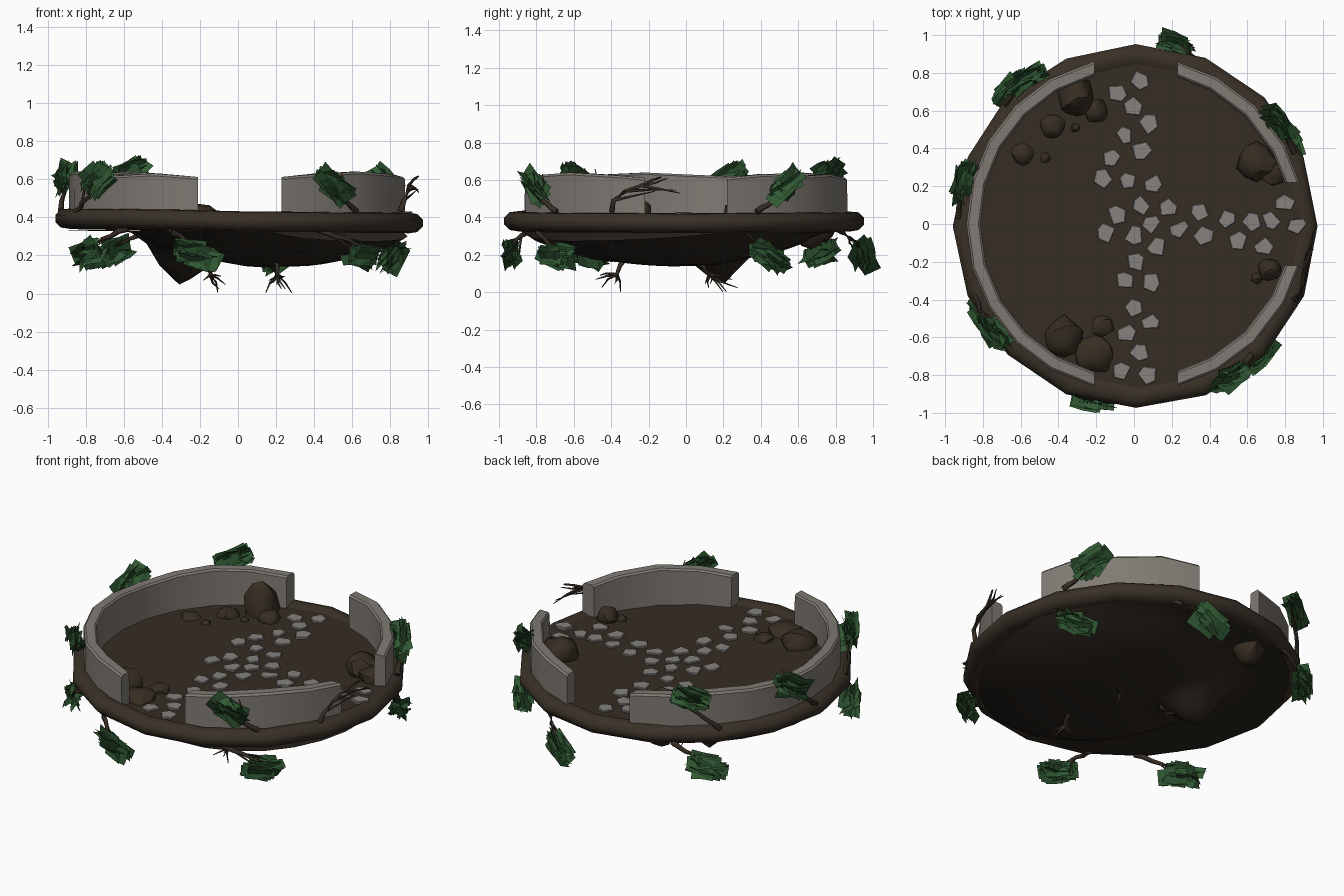
import bpy, bmesh, math, random
from mathutils import Vector, Matrix, noise

if "Cube" in bpy.data.objects:
    bpy.data.objects.remove(bpy.data.objects["Cube"])

random.seed(7)
R = random.uniform


def mat(name, r, g, b):
    m = bpy.data.materials.new(name)
    m.diffuse_color = (r, g, b, 1)
    m.use_nodes = True
    m.node_tree.nodes["Principled BSDF"].inputs["Base Color"].default_value = m.diffuse_color
    return m


SOIL = mat("soil", .036, .026, .017)
RIM = mat("rim earth", .041, .030, .020)
UNDER = mat("dark underside", .024, .018, .013)
WALL = mat("wall stone", .215, .195, .172)
PAVE = mat("paving stone", .235, .222, .208)
ROCK = mat("brown rock", .038, .027, .016)
BARK = mat("bark", .038, .027, .018)
LEAF = mat("leaf green", .032, .105, .034)
LEAF2 = mat("deep leaf green", .022, .075, .025)


def make(name, bm, *mats, smooth=None, recalc=True):
    if recalc:
        bmesh.ops.recalc_face_normals(bm, faces=bm.faces)
    me = bpy.data.meshes.new(name)
    bm.to_mesh(me)
    bm.free()
    for m in mats:
        me.materials.append(m)
    ob = bpy.data.objects.new(name, me)
    bpy.context.collection.objects.link(ob)
    if smooth:
        bpy.ops.object.select_all(action='DESELECT')
        ob.select_set(True)
        bpy.context.view_layer.objects.active = ob
        bpy.ops.object.shade_smooth_by_angle(angle=math.radians(smooth))
    return ob


def skin(bm, rings, closed=False, caps=True):
    """Bridge a list of point rings into a tube."""
    vs = [[bm.verts.new(p) for p in ring] for ring in rings]
    pairs = list(zip(vs, vs[1:])) + ([(vs[-1], vs[0])] if closed else [])
    n = len(vs[0])
    for a, b in pairs:
        for i in range(n):
            bm.faces.new((a[i], a[(i + 1) % n], b[(i + 1) % n], b[i]))
    if caps and not closed:
        bm.faces.new(vs[0])
        bm.faces.new(vs[-1])


def polar(deg, r, z):
    a = math.radians(deg)
    return Vector((r * math.cos(a), r * math.sin(a), z))


# rounded earth rim, 16 sided, slightly uneven and tilted
bm = bmesh.new()
prof = [(.855, .335), (.855, .412), (.89, .434), (.935, .430), (.965, .40),
        (.965, .365), (.935, .335), (.89, .328)]
rings = []
for i in range(16):
    d, dz = i * 22.5, R(-.003, .003) - .011 * math.cos(math.radians(i * 22.5))
    shift = polar(d, R(-.005, .005), dz) + Vector((.01, -.012, 0))
    rings.append([polar(d, r, z) + shift for r, z in prof])
skin(bm, rings, closed=True)
make("earth_rim", bm, RIM, smooth=50)

# flat ground
bm = bmesh.new()
bmesh.ops.create_circle(bm, cap_ends=True, radius=.89, segments=16,
                        matrix=Matrix.Translation((0, 0, .413)))
make("ground", bm, SOIL)


# shallow lopsided underside with one drooping spike
def under_z(x, y):
    d2 = ((x - .2) / .72) ** 2 + ((y + .08) / .8) ** 2
    spike = max(0, 1 - math.hypot(x + .33, y - .2) / .23)
    z = .33 - .188 * max(0, 1 - d2) ** .7 - .205 * spike
    return z + .025 * noise.noise((x * 4, y * 4, 1)) * max(0, 1 - math.hypot(x, y))


bm = bmesh.new()
N = 32
rows = [[bm.verts.new((p.x, p.y, under_z(p.x, p.y)))
         for p in (polar(360 * i / N, .89 * k / 12, 0) for i in range(N))] for k in range(1, 13)]
mid = bm.verts.new((0, 0, under_z(0, 0)))
for i in range(N):
    j = (i + 1) % N
    bm.faces.new((mid, rows[0][j], rows[0][i]))
    for a, b in zip(rows, rows[1:]):
        bm.faces.new((a[i], a[j], b[j], b[i]))
make("underside", bm, UNDER, smooth=60, recalc=False).data.flip_normals()


# curved wall segments; ends are cut square to the paths
def wall(name, end0, end1, degs, sx=1):
    bm = bmesh.new()

    def ring(fn, h):
        pts = [fn(.888, .39), fn(.887, h - .012), fn(.876, h), fn(.824, h),
               fn(.814, h - .010), fn(.810, .39)]
        return [Vector((p.x * sx, p.y, p.z)) for p in pts]

    def cut(axis, c, sign):
        def fn(r, z):
            o = math.sqrt(r * r - c * c) * sign
            return Vector((c, o, z) if axis == 'x' else (o, c, z))
        return fn
    rings = [ring(cut(*end0), .612)]
    for d in degs:
        h = .630 + .010 * math.sin(math.radians(d * 6))
        rings.append(ring(lambda r, z: polar(d, r, z), h))
    rings.append(ring(cut(*end1), .612))
    skin(bm, rings)
    make(name, bm, WALL, smooth=35)


wall("left_wall", ('x', -.21, 1), ('x', -.21, -1), [120 + 15 * i for i in range(9)])
wall("back_right_wall", ('y', .22, 1), ('x', .225, 1), [28, 45, 61], 1.02)
wall("front_right_wall", ('x', .225, -1), ('y', -.22, 1), [299, 315, 332], 1.02)

# paving stones along the T-shaped path
stones = [(.03, .76), (-.09, .69), (0, .62), (.08, .53), (-.05, .47), (.04, .39), (-.12, .35),
          (-.17, .24), (-.03, .23), (.10, .21), (.04, .10), (.18, .09), (-.09, .05), (.09, 0),
          (-.15, -.05), (0, -.06), (.12, -.12), (.24, -.03), (.35, .06), (.37, -.06), (.49, .03),
          (.62, .01), (.55, -.09), (.73, .02), (.80, .11), (.69, -.12), (.86, -.01), (.01, -.20),
          (-.05, -.30), (.09, -.31), (0, -.44), (.09, -.52), (-.04, -.58), (.03, -.68),
          (-.07, -.78), (.07, -.80)]
bm = bmesh.new()
for x, y in stones:
    a0 = R(0, 90)
    corners = [polar(a0 + k * 72 + R(-20, 20), R(.046, .060), 0) for k in range(5)]
    top = .424 + (.006 if x > .84 else 0)
    skin(bm, [[c * s + Vector((x, y, z)) for c in corners] for s, z in ((1, .40), (1, top - .003), (.93, top))])
make("paving_stones", bm, PAVE)

# rocks: x, y, radius, top height, bottom height
rocks = [(-.30, .67, .10, .60, .23), (-.20, .60, .065, .47, .37), (-.43, .52, .065, .455, .37),
         (-.31, .51, .025, .44, .38), (-.59, .37, .06, .445, .38), (-.47, .35, .028, .435, .38),
         (-.37, -.60, .105, .50, .34), (-.21, -.69, .105, .47, .34), (-.17, -.54, .06, .45, .37),
         (.65, .33, .10, .54, .34), (.74, .28, .075, .49, .36), (.72, -.24, .062, .49, .37),
         (.65, -.29, .03, .44, .38)]
for i, (x, y, r, zt, zb) in enumerate(rocks):
    bm = bmesh.new()
    bmesh.ops.create_icosphere(bm, subdivisions=2, radius=1)
    for v in bm.verts:
        v.co *= 1 + .28 * noise.noise(v.co * 1.3 + Vector((i * 3.1, 0, 0)))
        v.co = Vector((x + v.co.x * r, y + v.co.y * r, (zt + zb) / 2 + v.co.z * (zt - zb) / 2))
    make(f"rock_{i + 1}", bm, ROCK, smooth=35)


# tapered crooked tube used for roots and branches
def tube(bm, pts, r0, r1):
    rings = []
    for i, p in enumerate(pts):
        t = (pts[min(i + 1, len(pts) - 1)] - pts[max(i - 1, 0)]).normalized()
        u = t.orthogonal().normalized()
        w = t.cross(u)
        r = r0 + (r1 - r0) * i / (len(pts) - 1)
        rings.append([p + (u * math.cos(k * math.tau / 6) + w * math.sin(k * math.tau / 6)) * r
                      for k in range(6)])
    skin(bm, rings)


def jit(s):
    return Vector((R(-s, s), R(-s, s), R(-s, s)))


# flat leaf cards bundled along an axis
def leaves(bm, c, axis, out, length, width):
    side = axis.cross(out).normalized()
    for k in range(22):
        a = (axis + jit(.25)).normalized()
        n = (out * R(.3, 1) + side * R(-.9, .9) + jit(.3)).normalized()
        s = a.cross(n).normalized() * width * R(.25, .42)
        p = c + axis * R(-.20, .20) * length + side * R(-.28, .28) * width + out * R(-.03, .03)
        h = a * length * R(.25, .36)
        bend = n * .012
        v = [bm.verts.new(q) for q in (p - h - s, p - h + s, p + s + bend, p + h + s,
                                       p + h - s, p - s + bend)]
        for q in ((0, 1, 2, 5), (5, 2, 3, 4)):
            bm.faces.new([v[j] for j in q]).material_index = int(k % 3 == 0)


# leafy vines: start angle, cluster angle, cluster radius, cluster height, leaf tilt
vines = [(178, 166, .93, .60, .6), (204, 218, .935, .60, .8), (137, 126, .945, .635, .4),
         (24, 35, .93, .57, .75), (312, 302, .95, .57, .75),
         (64, 77.5, .965, .19, -.6), (18, 29, .925, .185, -.5), (297, 314, .96, .205, -.1),
         (120, 132, .97, .21, -.4), (246, 257, .955, .21, -.3), (230, 213, .94, .205, -.3)]
for i, (d0, d1, r, z, tilt) in enumerate(vines):
    up = z > .4
    z0, r0 = (.43, .93) if up else (.34, .90)
    zt = z - .03 if up else z + .03
    bm = bmesh.new()
    pts = [polar(d0 + (d1 - d0) * t, r0 + (r - r0) * min(1, t * 1.3), z0 + (zt - z0) * t ** 1.1)
           + (jit(.008) if t else jit(0)) for t in (0, .2, .4, .6, .8, 1)]
    tube(bm, pts, .017, .007)
    for k in (2, 3, 4):
        e = polar(d1 + R(-6, 6), r + R(-.03, .02), z + R(-.07, .07))
        tube(bm, [pts[k], (pts[k] + e) / 2 + jit(.015), e], .008, .002)
    make(f"vine_branch_{i + 1}", bm, BARK, smooth=60)
    out = polar(d1, 1, 0)
    tangent = polar(d1 + (90 if d1 > d0 else -90), 1, 0)
    axis = (tangent + Vector((0, 0, tilt))).normalized()
    bm = bmesh.new()
    leaves(bm, polar(d1, r, z), axis, out, .25, .12)
    make(f"vine_leaves_{i + 1}", bm, LEAF, LEAF2, recalc=False)

# bare branch climbing the right side
bm = bmesh.new()
main = [polar(335, .94, .43), polar(336, .955, .49), polar(340, .95, .54), polar(345, .93, .57),
        polar(349, .94, .60), polar(352, .955, .615)]
tube(bm, main, .016, .005)
for k, d, z in ((2, 357, .545), (3, 358, .53), (3, 354, .61), (1, 350, .54)):
    e = polar(d, .95, z)
    tube(bm, [main[k], (main[k] + e) / 2 + jit(.012), e], .009, .002)
make("bare_branch", bm, BARK, smooth=60)

# thin roots hanging below
for i, (x, y, sx, sy) in enumerate([(-.16, .05, .03, .14), (.16, .06, .10, .14), (.19, -.33, .03, -.08)]):
    bm = bmesh.new()
    a = Vector((x, y, under_z(x, y) + .02))
    b = Vector((x + sx * .5, y + sy * .5, .095))
    tube(bm, [a, (a + b) / 2 + jit(.01), b], .015, .010)
    for k in range(5):
        e = Vector((x + sx + R(-.08, .08), y + sy + R(-.09, .09), .003 + .022 * k))
        tube(bm, [b, (b + e) / 2 + jit(.012), e], .009, .002)
    make(f"hanging_root_{i + 1}", bm, BARK, smooth=60)
